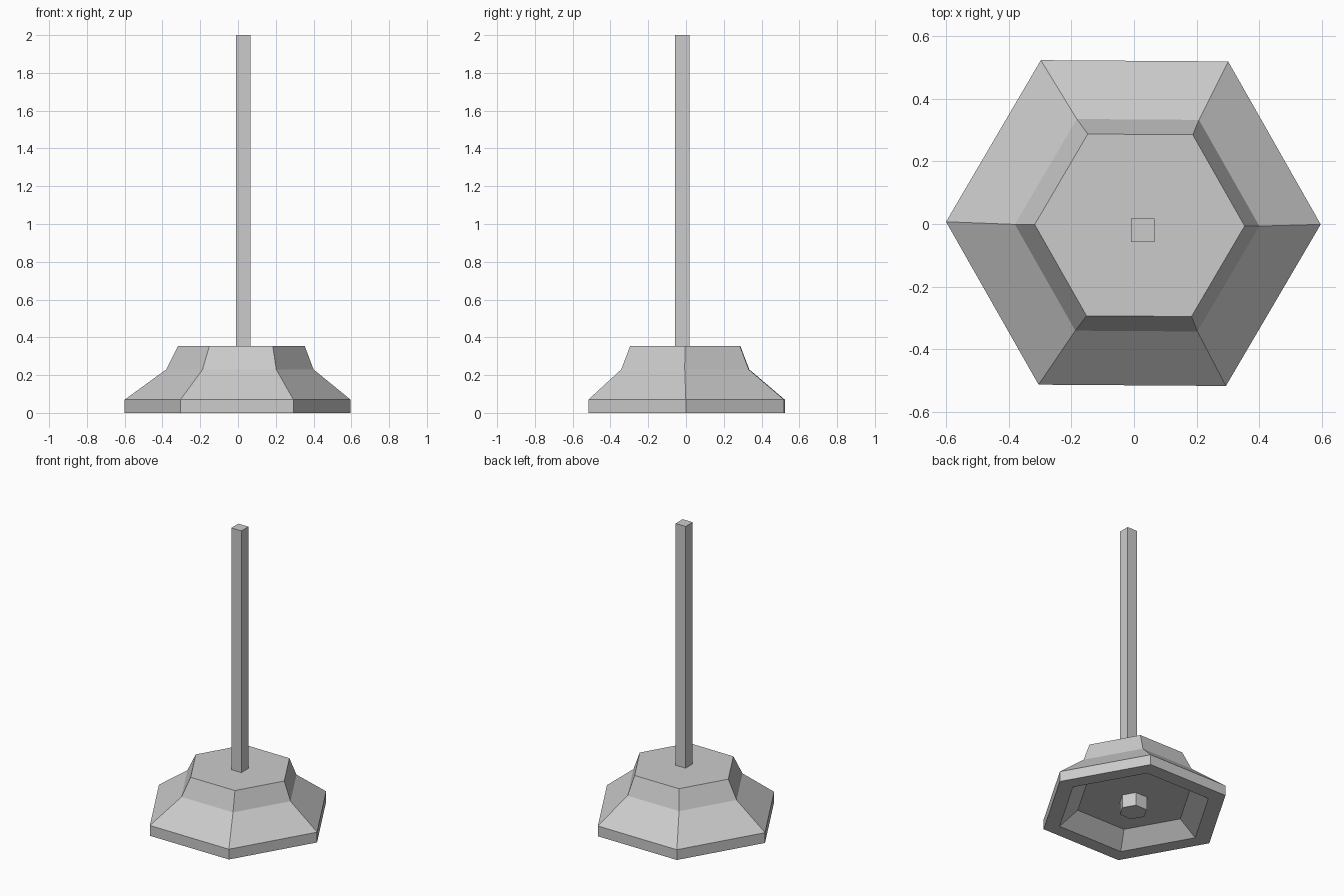
import bpy, bmesh
from math import cos, sin, pi, radians

if "Cube" in bpy.data.objects:
    bpy.data.objects.remove(bpy.data.objects["Cube"])


def finish(bm, name):
    bmesh.ops.recalc_face_normals(bm, faces=bm.faces)
    mesh = bpy.data.meshes.new(name)
    bm.to_mesh(mesh)
    bm.free()
    obj = bpy.data.objects.new(name, mesh)
    bpy.context.collection.objects.link(obj)
    return obj


def loft(name, rings, sides, turn):
    """Stack polygon rings (radius, z, centre x, centre y) and cap both ends."""
    bm = bmesh.new()
    loops = []
    for r, z, cx, cy in rings:
        angles = [turn + 2 * pi * i / sides for i in range(sides)]
        loops.append([bm.verts.new((cx + r * cos(a), cy + r * sin(a), z)) for a in angles])
    for lo, hi in zip(loops, loops[1:]):
        for i in range(sides):
            j = (i + 1) % sides
            bm.faces.new((lo[i], lo[j], hi[j], hi[i]))
    bm.faces.new(loops[0][::-1])
    bm.faces.new(loops[-1])
    return finish(bm, name)


# Hexagonal stepped foot: hollow underside with a central boss
loft("base", [
    (0.088, 0.0, 0.005, 0.0),
    (0.088, 0.09, 0.005, 0.0),
    (0.37, 0.09, 0.0, 0.0),
    (0.49, 0.0, 0.0, 0.0),
    (0.598, 0.0, -0.002, 0.003),
    (0.598, 0.07, -0.002, 0.003),
    (0.39, 0.23, 0.01, -0.004),
    (0.335, 0.355, 0.018, -0.004),
], 6, radians(-0.4))

# Square pole
half = 0.038
loft("pole", [
    (half * 2 ** 0.5, 0.352, 0.028, -0.02),
    (half * 2 ** 0.5, 2.0, 0.028, -0.02),
], 4, pi / 4)
